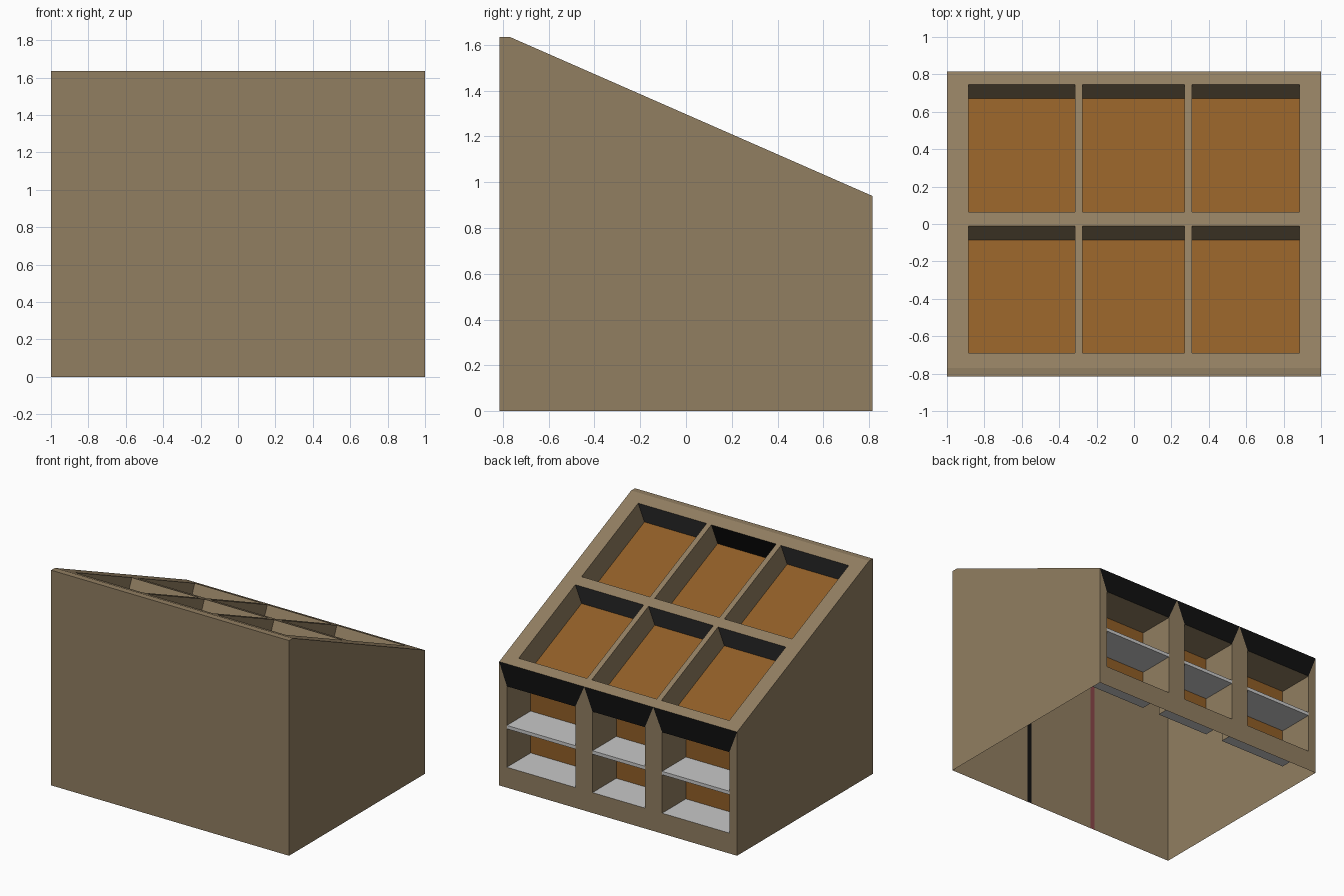
import bpy
from mathutils import Vector

if "Cube" in bpy.data.objects:
    bpy.data.objects.remove(bpy.data.objects["Cube"])


def mat(name, rgb):
    m = bpy.data.materials.new(name)
    m.diffuse_color = (*rgb, 1)
    m.use_nodes = True
    m.node_tree.nodes["Principled BSDF"].inputs["Base Color"].default_value = m.diffuse_color
    return m


WOOD = mat("weathered wood", (0.285, 0.21, 0.12))
ORANGE = mat("orange brown", (0.28, 0.112, 0.02))
GREY = mat("dark grey", (0.055, 0.055, 0.057))
BLACK = mat("black", (0.005, 0.005, 0.005))
PALE = mat("pale grey", (0.58, 0.58, 0.58))
RED = mat("dull red", (0.25, 0.06, 0.065))


def sheet(name, faces):
    """faces: list of (points, direction the face looks, material)"""
    verts, polys, mats, used = [], [], [], []
    for pts, look, m in faces:
        pts = [Vector(p) for p in pts]
        if (pts[1] - pts[0]).cross(pts[2] - pts[0]).dot(Vector(look)) < 0:
            pts.reverse()
        polys.append(range(len(verts), len(verts) + len(pts)))
        verts += pts
        if m not in used:
            used.append(m)
        mats.append(used.index(m))
    me = bpy.data.meshes.new(name)
    me.from_pydata(verts, [], [list(p) for p in polys])
    for m in used:
        me.materials.append(m)
    for p, i in zip(me.polygons, mats):
        p.material_index = i
    ob = bpy.data.objects.new(name, me)
    bpy.context.collection.objects.link(ob)
    return ob


def pocket(name, rim, depth, floor_m, wall_ms):
    """Open box sunk from a four-sided rim along the depth vector."""
    rim = [Vector(p) for p in rim]
    d = Vector(depth)
    low = [p + d for p in rim]
    mid = sum(rim + low, Vector()) / 8
    faces = [(low, -d, floor_m)]
    for i in range(4):
        j = (i + 1) % 4
        quad = [rim[i], rim[j], low[j], low[i]]
        faces.append((quad, mid - sum(quad, Vector()) / 4, wall_ms[i]))
    return sheet(name, faces)


Y, H, LOW, CREST = 0.815, 1.635, 0.94, -0.77
K = (LOW - H) / (Y - CREST)
normal = Vector((0, -K, 1)).normalized()


def slope(x, y):
    return (x, y, H + K * (y - CREST))


# Front, top strip and side panels (open underneath)
sheet("front_panel", [([(-1, -Y, 0), (1, -Y, 0), (1, -Y, H), (-1, -Y, H)], (0, -1, 0), WOOD)])
sheet("crest_strip", [([(-1, -Y, H), (1, -Y, H), (1, CREST, H), (-1, CREST, H)], (0, 0, 1), WOOD)])
for s, n in ((-1, "left"), (1, "right")):
    sheet(n + "_side", [([(s, -Y, 0), (s, Y, 0), (s, Y, LOW), (s, CREST, H), (s, -Y, H)],
                         (s, 0, 0), WOOD)])

# Sloped rim with six sunken bins
xs = [-1, -.885, -.315, -.275, .27, .31, .885, 1]
ys = [CREST, -.69, -.01, .065, .745, Y]
rim_faces = []
for i in range(7):
    for j in range(5):
        a, b, c, d = xs[i], xs[i + 1], ys[j], ys[j + 1]
        pts = [slope(a, c), slope(b, c), slope(b, d), slope(a, d)]
        if i % 2 and j % 2:
            upper = BLACK if (i, j) == (3, 1) else GREY
            pocket(f"bin_{i // 2}_{j // 2}", pts, normal * -0.187, ORANGE,
                   [upper, WOOD, WOOD, WOOD])
        else:
            rim_faces.append((pts, normal, WOOD))
sheet("slope_frame", rim_faces)

# Back panel with three cubbies, pointed posts and black headers
xs = [-1, -.935, -.37, -.225, .215, .36, .935, 1]
Z0, Z1, DEEP = 0.155, 0.77, 0.285
tips = [-1, -.295, .285, 1]
back = [([(-1, Y, 0), (1, Y, 0), (1, Y, Z0), (-1, Y, Z0)], (0, 1, 0), WOOD)]
for i in range(7):
    a, b = xs[i], xs[i + 1]
    if i % 2 == 0:
        back.append(([(a, Y, Z0), (b, Y, Z0), (b, Y, Z1), (a, Y, Z1)], (0, 1, 0), WOOD))
        back.append(([(a, Y, Z1), (b, Y, Z1), (tips[i // 2], Y, LOW)], (0, 1, 0), WOOD))
        continue
    k = i // 2
    back.append(([(a, Y, Z1), (b, Y, Z1), (tips[k + 1], Y, LOW), (tips[k], Y, LOW)],
                 (0, 1, 0), BLACK))
    pocket(f"cubby_{k}", [(a, Y, Z0), (b, Y, Z0), (b, Y, Z1), (a, Y, Z1)],
           (0, -DEEP, 0), ORANGE, [PALE, WOOD, WOOD, WOOD])
    # Middle shelf board
    bpy.ops.mesh.primitive_cube_add(size=1, location=((a + b) / 2, Y - DEEP / 2, 0.46))
    ob = bpy.context.object
    ob.name = f"shelf_{k}"
    ob.scale = (b - a, DEEP, 0.026)
    ob.data.materials.append(PALE)
sheet("back_panel", back)

# Divider ends showing on the inside of the front panel
for x, m, n in ((-.295, RED, "left"), (.29, BLACK, "right")):
    sheet(n + "_divider_end", [([(x - .02, -Y + .005, 0), (x + .02, -Y + .005, 0),
                                 (x + .02, -Y + .005, 1.3), (x - .02, -Y + .005, 1.3)],
                                (0, 1, 0), m)])
